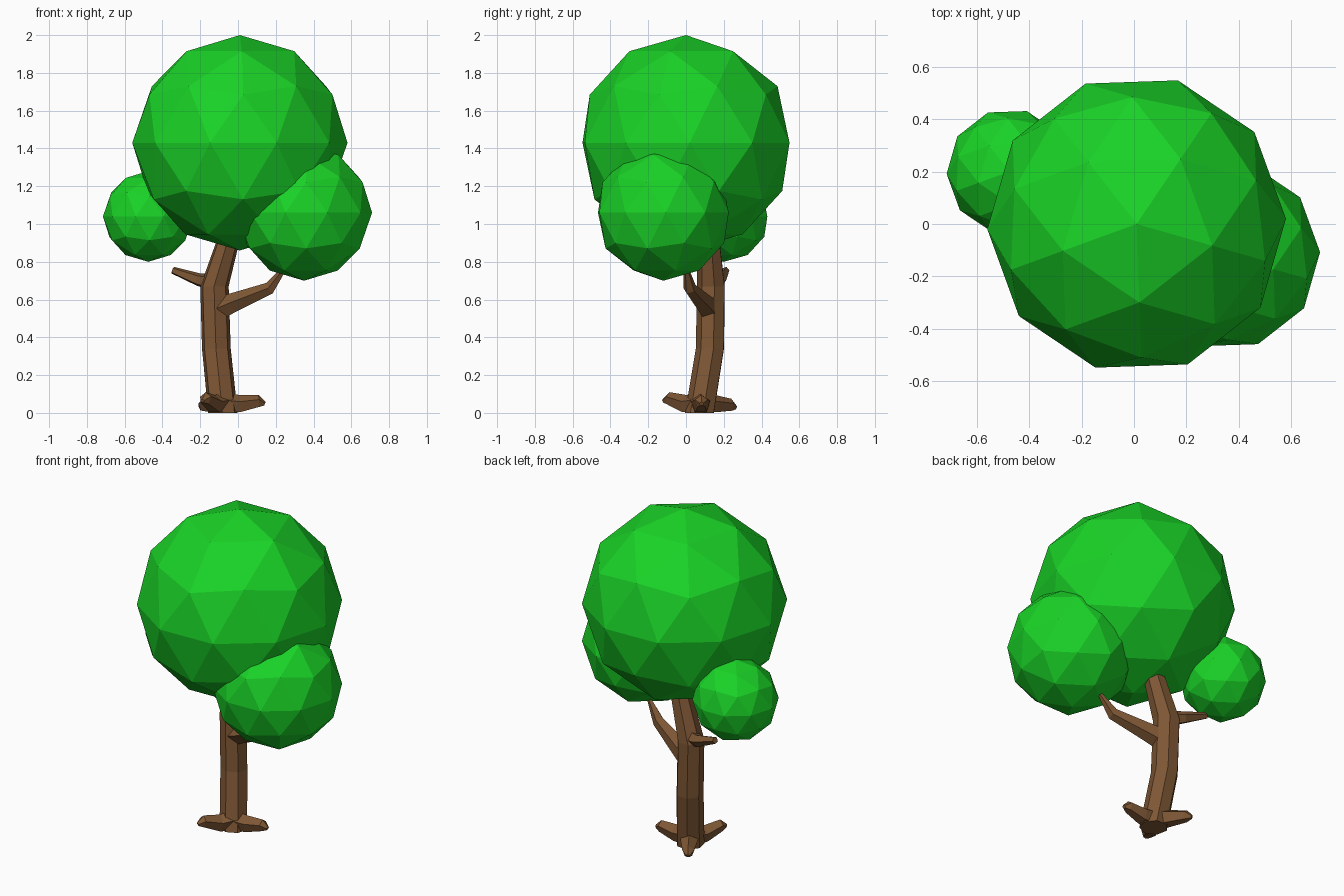
import bpy, bmesh, math
from mathutils import Vector

if "Cube" in bpy.data.objects:
    bpy.data.objects.remove(bpy.data.objects["Cube"])


def material(name, color):
    m = bpy.data.materials.new(name)
    m.diffuse_color = color
    m.use_nodes = True
    m.node_tree.nodes["Principled BSDF"].inputs["Base Color"].default_value = m.diffuse_color
    return m


GREEN = material("leaf_green", (0.01, 0.65, 0.02, 1))
BROWN = material("bark_brown", (0.21, 0.095, 0.035, 1))


def foliage(name, center, radius):
    bpy.ops.mesh.primitive_ico_sphere_add(
        subdivisions=2, radius=radius, location=center,
        rotation=(0, 0, math.radians(-16)))
    ob = bpy.context.object
    ob.name = name
    ob.data.materials.append(GREEN)


def limb(name, path, sides=6, level=False, twist=0.0):
    """Faceted tapering tube through (x, y, z, radius) points."""
    bm = bmesh.new()
    pts = [Vector(p[:3]) for p in path]
    rings = []
    for i, p in enumerate(pts):
        d = (pts[min(i + 1, len(pts) - 1)] - pts[max(i - 1, 0)]).normalized()
        if level:
            u, v = Vector((1, 0, 0)), Vector((0, 1, 0))
        else:
            u = d.cross(Vector((0, 0, 1))).normalized()
            v = u.cross(d)
        ring = []
        for k in range(sides):
            a = twist + math.tau * k / sides
            co = p + (u * math.cos(a) + v * math.sin(a)) * path[i][3]
            co.z = max(co.z, 0)
            ring.append(bm.verts.new(co))
        rings.append(ring)
    for a, b in zip(rings, rings[1:]):
        for k in range(sides):
            n = (k + 1) % sides
            bm.faces.new((a[k], a[n], b[n], b[k]))
    bm.faces.new(rings[0][::-1])
    bm.faces.new(rings[-1])
    bmesh.ops.recalc_face_normals(bm, faces=bm.faces)
    me = bpy.data.meshes.new(name)
    bm.to_mesh(me)
    bm.free()
    me.materials.append(BROWN)
    bpy.context.collection.objects.link(bpy.data.objects.new(name, me))


# leaf masses
foliage("crown", (0.01, 0, 1.43), 0.57)
foliage("right_leaf_ball", (0.35, -0.12, 1.06), 0.36)
foliage("left_leaf_ball", (-0.475, 0.20, 1.04), 0.24)

# bent trunk
limb("trunk", [(-0.08, 0.075, 0, 0.08), (-0.115, 0.13, 0.34, 0.078),
               (-0.125, 0.135, 0.67, 0.077), (-0.05, 0.12, 0.92, 0.062)],
     sides=7, level=True, twist=0.2)

# branches
limb("right_branch", [(-0.10, 0.12, 0.55, 0.062), (-0.03, 0.095, 0.58, 0.055),
                      (0.17, 0.02, 0.66, 0.035), (0.25, 0.0, 0.77, 0.012)], sides=5)
limb("left_branch", [(-0.11, 0.13, 0.685, 0.05), (-0.21, 0.18, 0.705, 0.036),
                     (-0.345, 0.21, 0.755, 0.02)], sides=5)

# three roots spread round the base
for i, (angle, tip_z) in enumerate([(2, 0.06), (122, 0.04), (241, 0.075)]):
    a = math.radians(angle)
    c, s = math.cos(a), math.sin(a)

    def at(r, z, w):
        return (-0.08 + c * r, 0.075 + s * r, z, w)

    limb(f"root_{i + 1}", [at(0.0, 0.05, 0.06), at(0.09, 0.045, 0.05),
                           at(0.19, tip_z, 0.035), at(0.222, tip_z - 0.012, 0.012)],
         sides=5, twist=0.3)
